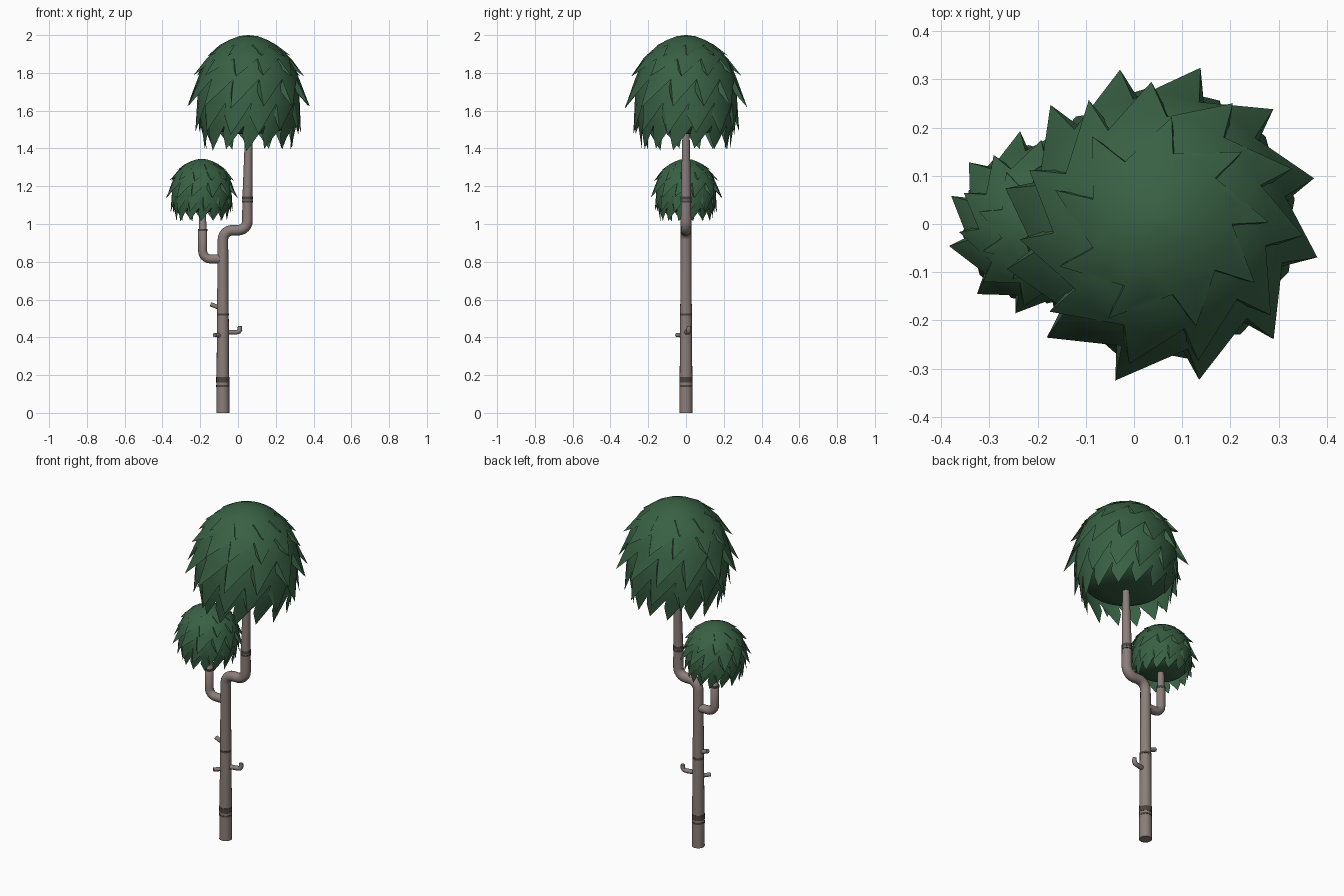
import bpy, bmesh, math, random
from mathutils import Vector

if "Cube" in bpy.data.objects:
    bpy.data.objects.remove(bpy.data.objects["Cube"])

random.seed(4)


def material(name, rgb):
    m = bpy.data.materials.new(name)
    m.diffuse_color = (*rgb, 1)
    m.use_nodes = True
    m.node_tree.nodes["Principled BSDF"].inputs["Base Color"].default_value = m.diffuse_color
    return m


BARK = material("bark", (0.26, 0.21, 0.195))
DARK = material("dark_bark", (0.07, 0.06, 0.055))
LEAF = material("leaf", (0.04, 0.118, 0.057))


def finish(name, bm, mat, angle=40, recalc=True):
    if recalc:
        bmesh.ops.recalc_face_normals(bm, faces=bm.faces)
    me = bpy.data.meshes.new(name)
    bm.to_mesh(me)
    bm.free()
    me.materials.append(mat)
    ob = bpy.data.objects.new(name, me)
    bpy.context.collection.objects.link(ob)
    bpy.ops.object.select_all(action='DESELECT')
    ob.select_set(True)
    bpy.context.view_layer.objects.active = ob
    bpy.ops.object.shade_smooth_by_angle(angle=math.radians(angle))
    return ob


def tube(name, path, mat=BARK, sides=16):
    """Swept round tube; path entries are (x, y, z, radius)."""
    bm = bmesh.new()
    pts = [Vector(p[:3]) for p in path]
    u, rings = Vector((0, 1, 0)), []
    for i, p in enumerate(pts):
        t = (pts[min(i + 1, len(pts) - 1)] - pts[max(i - 1, 0)]).normalized()
        u = (u - t * u.dot(t)).normalized()
        v = t.cross(u)
        rings.append([bm.verts.new(p + path[i][3] * (u * math.cos(a) + v * math.sin(a)))
                      for a in (k * math.tau / sides for k in range(sides))])
    for a, b in zip(rings, rings[1:]):
        for k in range(sides):
            j = (k + 1) % sides
            bm.faces.new((a[k], a[j], b[j], b[k]))
    bm.faces.new(rings[0])
    bm.faces.new(rings[-1])
    return finish(name, bm, mat)


def bend(cx, cz, r, a0, a1, rad, steps=6):
    """Arc in the xz plane, angles in degrees."""
    angles = [math.radians(a0 + (a1 - a0) * i / steps) for i in range(steps + 1)]
    return [(cx + r * math.cos(a), 0, cz + r * math.sin(a), rad) for a in angles]


def lathe_rings(bm, profile, sides, cx, sr, sz, top, phase=0, fold=0.0):
    """Surface of revolution from (radius, drop below top); fold pleats the last ring."""
    rings = []
    for i, (r, d) in enumerate(profile):
        z = top - d * sz
        f = fold if i == len(profile) - 1 else 0
        ring = []
        for k in range(sides):
            a = phase + k * math.tau / sides
            q = r * sr * (1 + (f if k % 2 else -f))
            ring.append(bm.verts.new((cx + q * math.cos(a), q * math.sin(a), z)))
        rings.append(ring)
    for a, b in zip(rings, rings[1:]):
        for k in range(sides):
            j = (k + 1) % sides
            bm.faces.new((a[k], b[k], b[j], a[j]))
    return rings


# each leaf layer: profile, tooth tip (radius, drop), tooth count
LAYERS = [
    ([(0.004, 0), (0.05, 0.006), (0.1, 0.025), (0.15, 0.052)], (0.232, 0.115), 9),
    ([(0.13, 0.05), (0.18, 0.08), (0.225, 0.125)], (0.298, 0.22), 11),
    ([(0.2, 0.11), (0.24, 0.16), (0.268, 0.235)], (0.338, 0.39), 12),
    ([(0.25, 0.22), (0.268, 0.29), (0.275, 0.36)], (0.284, 0.53), 12),
    ([(0.26, 0.34), (0.262, 0.41), (0.252, 0.48)], (0.232, 0.615), 14),
]
CORE = [(0.004, 0.006), (0.08, 0.022), (0.14, 0.058), (0.2, 0.115), (0.24, 0.19),
        (0.258, 0.28), (0.258, 0.38), (0.24, 0.46), (0.2, 0.5), (0.1, 0.52), (0.004, 0.525)]


def canopy(name, cx, top, sr, sz):
    # solid inner dome
    bm = bmesh.new()
    rings = lathe_rings(bm, CORE, 28, cx, sr, sz, top)
    bm.faces.new(rings[0])
    bm.faces.new(rings[-1])
    finish(name + "_core", bm, LEAF)
    # overlapping skirts ending in skewed, folded pointed leaves
    bm = bmesh.new()
    for i, (profile, (tr, td), n) in enumerate(LAYERS):
        phase = i * 0.37
        rings = lathe_rings(bm, profile, 2 * n, cx, sr, sz, top, phase, 0.01)
        if i == 0:
            bm.faces.new(rings[0])
        edge = rings[-1]
        r0, d0 = profile[-1]
        for k in range(n):
            f = random.uniform(0.88, 1.0)
            a = phase + (2 * k + random.uniform(0.0, 0.5)) * math.pi / n
            r, d = (r0 + (tr - r0) * f) * sr, (d0 + (td - d0) * f) * sz
            tip = bm.verts.new((cx + r * math.cos(a), r * math.sin(a), top - d))
            b = [edge[2 * k], edge[2 * k + 1], edge[(2 * k + 2) % (2 * n)]]
            bm.faces.new((b[0], tip, b[1]))
            bm.faces.new((b[1], tip, b[2]))
            # narrow flap folded back under the short side
            ri, ai = (r0 - 0.01) * sr, phase + (2 * k - 0.2) * math.pi / n
            di = (d0 + (td - d0) * 0.35) * sz
            inner = bm.verts.new((cx + ri * math.cos(ai), ri * math.sin(ai), top - di))
            bm.faces.new((b[0], inner, tip))
    finish(name + "_leaves", bm, LEAF, 28, recalc=False)


canopy("large_canopy", 0.055, 2.0, 1.0, 1.0)
canopy("small_canopy", -0.192, 1.345, 0.585, 0.54)

# trunk with a double bend
tube("trunk", [(-0.08, 0, 0, 0.035), (-0.08, 0, 0.14, 0.034), (-0.08, 0, 0.5, 0.031)]
     + bend(-0.03, 0.917, 0.05, 180, 90, 0.028)
     + bend(0.0, 1.017, 0.05, 270, 360, 0.028)
     + [(0.05, 0, 1.13, 0.027), (0.055, 0, 1.4, 0.021), (0.055, 0, 1.52, 0.018)])

# side branch carrying the small canopy
tube("side_branch", [(-0.08, 0, 0.815, 0.024)]
     + bend(-0.145, 0.857, 0.042, 270, 180, 0.024)
     + [(-0.187, 0, 0.965, 0.024), (-0.187, 0, 0.97, 0.02), (-0.187, 0, 1.09, 0.017)])

# short twigs
tube("right_twig", [(-0.07, 0, 0.427, 0.013), (-0.01, 0.012, 0.427, 0.013),
                    (0.004, 0.014, 0.43, 0.013), (0.01, 0.015, 0.44, 0.013),
                    (0.01, 0.016, 0.46, 0.011)], sides=10)
tube("left_twig", [(-0.08, 0, 0.55, 0.012), (-0.145, 0.004, 0.575, 0.012)], sides=10)
tube("front_twig", [(-0.08, 0, 0.41, 0.012), (-0.125, -0.05, 0.412, 0.011)], sides=10)

# dark bark rings: x, z bottom, z top, radius
for i, (x, z0, z1, r) in enumerate([(-0.08, 0.138, 0.148, 0.0353), (-0.08, 0.16, 0.19, 0.0353),
                                    (-0.08, 0.515, 0.527, 0.0322), (0.05, 1.115, 1.124, 0.0283),
                                    (0.05, 1.13, 1.146, 0.0283), (-0.187, 0.962, 0.974, 0.025)]):
    tube(f"bark_ring_{i + 1}", [(x, 0, z0, r), (x, 0, z1, r)], DARK)
